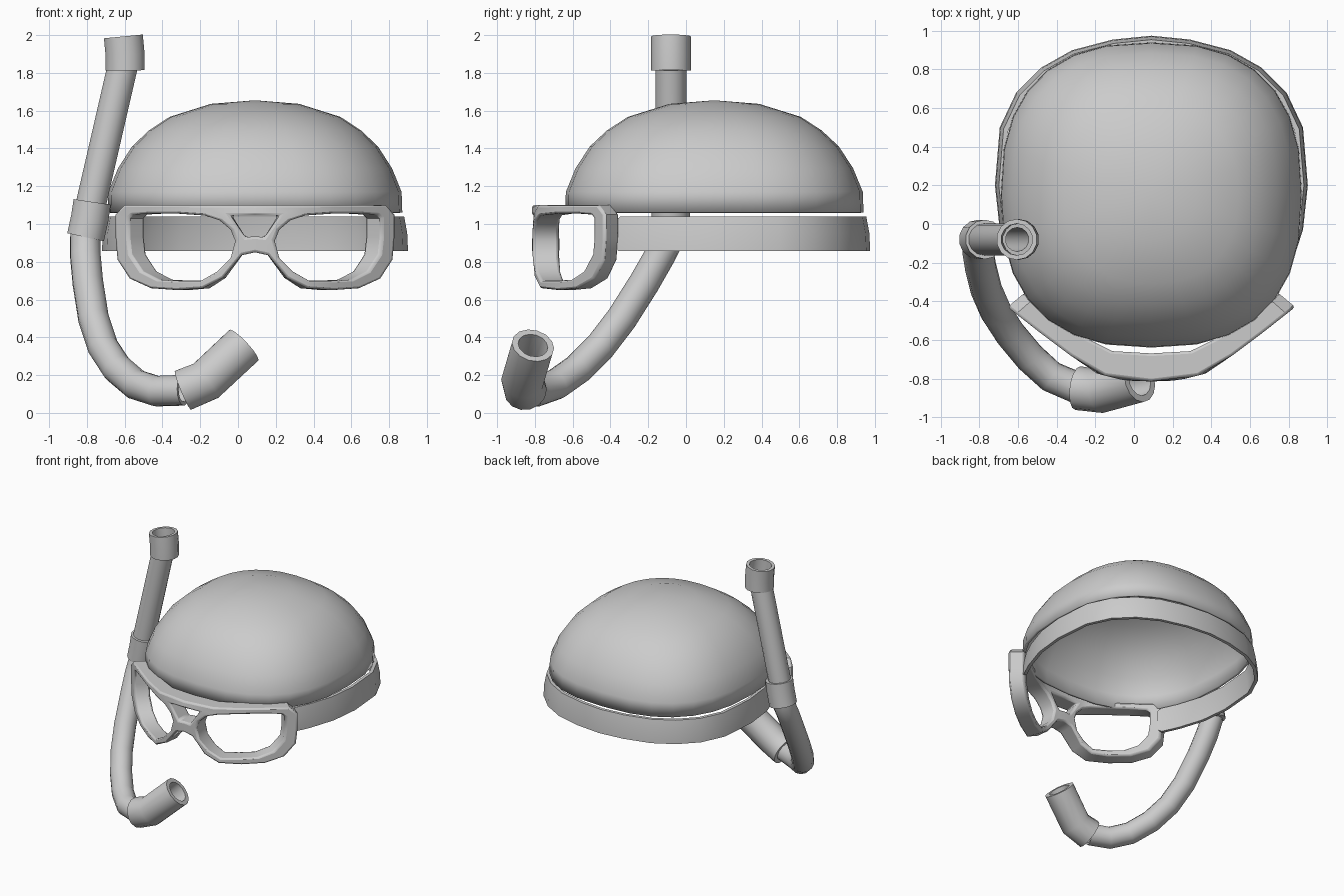
import bpy, bmesh, math
from mathutils import Vector

if "Cube" in bpy.data.objects:
    bpy.data.objects.remove(bpy.data.objects["Cube"])

CX, CY = 0.09, 0.15   # centre of the head


def finish(name, verts, faces, angle=40):
    me = bpy.data.meshes.new(name)
    bm = bmesh.new()
    vs = [bm.verts.new(v) for v in verts]
    for f in faces:
        bm.faces.new([vs[i] for i in f])
    bmesh.ops.recalc_face_normals(bm, faces=bm.faces[:])
    bm.to_mesh(me)
    bm.free()
    ob = bpy.data.objects.new(name, me)
    bpy.context.collection.objects.link(ob)
    bpy.ops.object.select_all(action='DESELECT')
    ob.select_set(True)
    bpy.context.view_layer.objects.active = ob
    bpy.ops.object.shade_smooth_by_angle(angle=math.radians(angle))
    return ob


def pipe(name, path, r_out, r_in, sides=14):
    """Hollow tube along a path, with flat ring ends."""
    pts = [Vector(p) for p in path]
    n = len(pts)
    tans = [(pts[min(i + 1, n - 1)] - pts[max(i - 1, 0)]).normalized() for i in range(n)]
    side = Vector((0, 1, 0))
    frames = []
    for i, t in enumerate(tans):
        if i:
            side = tans[i - 1].rotation_difference(t) @ side
        side = (side - t * side.dot(t)).normalized()
        frames.append((pts[i], side, t.cross(side)))
    rings = [(f, r_out) for f in frames] + [(f, r_in) for f in reversed(frames)]
    verts = []
    for (p, a, b), r in rings:
        for k in range(sides):
            w = math.tau * k / sides
            verts.append(p + a * r * math.cos(w) + b * r * math.sin(w))
    m = len(rings)
    faces = [(i * sides + k, i * sides + (k + 1) % sides,
              (i + 1) % m * sides + (k + 1) % sides, (i + 1) % m * sides + k)
             for i in range(m) for k in range(sides)]
    return finish(name, verts, faces)


def lerp(table, x):
    for (x0, y0), (x1, y1) in zip(table, table[1:]):
        if x <= x1:
            return y0 + (y1 - y0) * (x - x0) / (x1 - x0)
    return table[-1][1]


# swimming cap: stacked rounded-square rings, open below
profile = [(1, 1.06, 2.5), (0.995, 1.17, 2.5), (0.93, 1.295, 2.5), (0.835, 1.41, 2.45),
           (0.72, 1.495, 2.4), (0.58, 1.567, 2.3), (0.3, 1.636, 2.1)]
S = 28
verts, faces = [], []
for r, z, e in profile:
    for k in range(S):
        c, s = math.cos(math.tau * k / S), math.sin(math.tau * k / S)
        verts.append((CX + 0.78 * r * math.copysign(abs(c) ** (2 / e), c),
                      CY + 0.79 * r * math.copysign(abs(s) ** (2 / e), s), z))
for i in range(len(profile) - 1):
    for k in range(S):
        j = (k + 1) % S
        faces.append((i * S + k, i * S + j, i * S + S + j, i * S + S + k))
verts.append((CX, CY, 1.655))
top = (len(profile) - 1) * S
faces += [(top + k, top + (k + 1) % S, len(verts) - 1) for k in range(S)]
cap = finish("swim_cap", verts, faces, 50)
mod = cap.modifiers.new("thickness", 'SOLIDIFY')
mod.thickness = 0.02
mod.offset = -1

# strap: thin band around the back of the head, leaning in at the top
half = [(0.645, -0.385), (0.66, -0.36), (0.72, -0.23), (0.785, -0.03), (0.81, 0.2), (0.785, 0.5),
        (0.70, 0.68), (0.57, 0.81), (0.41, 0.9), (0.2, 0.955)]
plan = half + [(0, 0.975)] + [(-x, y) for x, y in reversed(half)]
verts, faces = [], []
for i, (x, y) in enumerate(plan):
    trim = 0.02 if i in (0, len(plan) - 1) else 0
    for sc, z in ((1, 0.858 + trim), (0.995, 0.95), (0.975, 1.04 - trim),
                  (0.945, 1.04 - trim), (0.965, 0.95), (0.97, 0.858 + trim)):
        verts.append((CX + x * sc, CY + (y - CY) * sc, z))
for i in range(len(plan) - 1):
    for k in range(6):
        j = (k + 1) % 6
        faces.append((i * 6 + k, i * 6 + j, i * 6 + 6 + j, i * 6 + 6 + k))
faces += [tuple(range(6)), tuple(range(len(verts) - 6, len(verts)))]
finish("mask_strap", verts, faces)

# goggle frame: flat half layout (outer and inner lens loops), mirrored and bent
outer = [(.05, .93), (.085, .98), (.13, 1.045), (.24, 1.10), (.42, 1.10), (.58, 1.10),
         (.70, 1.10), (.745, 1.05), (.745, .93), (.735, .81), (.67, .71), (.56, .66),
         (.42, .65), (.28, .66), (.17, .715), (.07, .835)]
inner = [(.105, .91), (.13, .97), (.19, 1.02), (.27, 1.045), (.42, 1.055), (.56, 1.055),
         (.65, 1.05), (.67, 1.03), (.67, .93), (.66, .84), (.60, .75), (.51, .705),
         (.41, .70), (.29, .70), (.20, .75), (.13, .82)]
quads = []
for i in range(16):
    j = (i + 1) % 16
    quads.append((outer[i], outer[j], inner[j], inner[i]))
quads.append(((0, 1.045), outer[2], outer[3], (0, 1.10)))   # top bar
quads.append(((0, .85), outer[15], outer[0], (0, .935)))    # nose bridge
quads += [tuple((-x, z) for x, z in reversed(q)) for q in quads]
ids, flat = {}, []
for q in quads:
    flat.append(tuple(ids.setdefault((x + 0.0, z), len(ids)) for x, z in q))
front = [(0, -.815), (.14, -.81), (.28, -.775), (.42, -.68), (.58, -.56), (.745, -.43)]
inset = [(0, 0), (.28, .045), (.42, .08), (.745, .09)]
depth = [(0, .145), (.28, .125), (.42, .09), (.745, .075)]
verts = []
for back in (0, 1):
    for x, z in ids:
        a = abs(x)
        dx = a - back * lerp(inset, a) * min(1, a / 0.28)
        verts.append((CX + math.copysign(dx, x), lerp(front, a) + back * lerp(depth, a), z))
N = len(ids)
edges = {}
for f in flat:
    for a, b in zip(f, f[1:] + f[:1]):
        edges.setdefault(frozenset((a, b)), []).append((a, b))
faces = flat + [tuple(i + N for i in reversed(f)) for f in flat]
faces += [(b, a, a + N, b + N) for (a, b), in (e for e in edges.values() if len(e) == 1)]
frame = finish("goggle_frame", verts, faces)
mod = frame.modifiers.new("rounded_edges", 'BEVEL')
mod.width = 0.014
mod.segments = 2
mod.limit_method = 'ANGLE'
mod.angle_limit = math.radians(55)

# snorkel: bent tube, top collar, strap clip and mouthpiece
pipe("snorkel_tube",
     [(-.605, -.08, 1.86), (-.78, -.08, 1.10), (-.808, -.085, .93), (-.808, -.14, .83),
      (-.795, -.22, .69), (-.765, -.34, .5), (-.715, -.455, .35), (-.64, -.57, .235),
      (-.54, -.69, .15), (-.43, -.79, .115), (-.29, -.85, .12)], 0.082, 0.062)
pipe("snorkel_collar", [(-.597, -.08, 1.813), (-.598, -.08, 1.9), (-.607, -.08, 1.993)], 0.106, 0.082)
pipe("snorkel_clip", [(-.772, -.08, 1.117), (-.785, -.08, 1.03), (-.807, -.08, .93)], 0.102, 0.075)
pipe("mouthpiece", [(-.29, -.85, .12), (-.17, -.865, .17), (.03, -.81, .357)], 0.114, 0.08)
